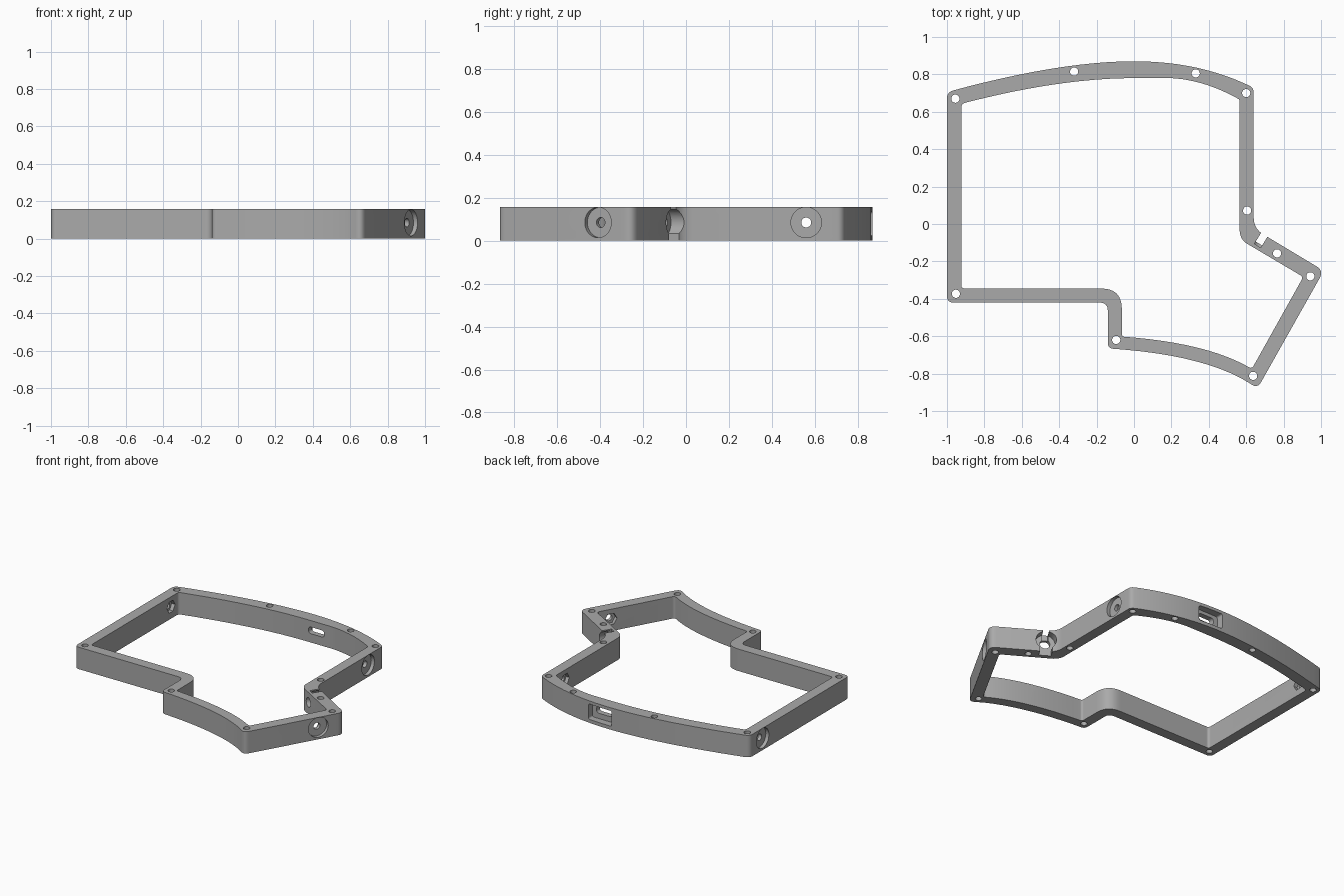
import bpy, bmesh
from math import atan2, pi
from mathutils import Vector, Matrix

cube = bpy.data.objects.get("Cube")
if cube:
    bpy.data.objects.remove(cube, do_unlink=True)

HEIGHT = 0.157
MID = 0.085


def bezier(a, c, b, n=12):
    a, c, b = Vector(a), Vector(c), Vector(b)
    return [a.lerp(c, i / n).lerp(c.lerp(b, i / n), i / n) for i in range(n + 1)]


def rounded(corners, n=8):
    """Round each (x, y, cut) corner; a zero cut keeps the point."""
    out = []
    for i, (x, y, cut) in enumerate(corners):
        p = Vector((x, y))
        if not cut:
            out.append(p)
            continue
        before = Vector(corners[i - 1][:2]) - p
        after = Vector(corners[(i + 1) % len(corners)][:2]) - p
        out += bezier(p + before.normalized() * cut, p, p + after.normalized() * cut, n)
    return out


def smooth_run(*arcs):
    """Sampled arc points, without the first and last end."""
    pts = []
    for arc in arcs:
        pts += bezier(*arc)[1:]
    return [(p.x, p.y, 0) for p in pts[:-1]]


def prism(name, outline, z0, z1):
    bm = bmesh.new()
    face = bm.faces.new([bm.verts.new((p[0], p[1], z0)) for p in outline])
    top = bmesh.ops.extrude_face_region(bm, geom=[face])["geom"]
    bmesh.ops.translate(bm, vec=(0, 0, z1 - z0),
                        verts=[v for v in top if isinstance(v, bmesh.types.BMVert)])
    bmesh.ops.recalc_face_normals(bm, faces=bm.faces)
    mesh = bpy.data.meshes.new(name)
    bm.to_mesh(mesh)
    bm.free()
    obj = bpy.data.objects.new(name, mesh)
    bpy.context.collection.objects.link(obj)
    return obj


def cut(target, cutter):
    cutter.hide_render = True
    mod = target.modifiers.new("cut", "BOOLEAN")
    mod.operation = "DIFFERENCE"
    mod.solver = "EXACT"
    mod.object = cutter
    bpy.context.view_layer.objects.active = target
    bpy.ops.object.modifier_apply(modifier=mod.name)
    bpy.data.objects.remove(cutter, do_unlink=True)


def circle(r, n=32):
    return [Matrix.Rotation(2 * pi * i / n, 2) @ Vector((r, 0)) for i in range(n)]


def bore(target, outline, at, normal, near, far):
    """Cut an outline (across, up) through a wall from depth near to far."""
    cutter = prism("cutter", outline, -far, -near)
    out = Vector((*normal, 0)).normalized()
    up = Vector((0, 0, 1))
    axes = Matrix((up.cross(out), up, out)).transposed().to_4x4()
    cutter.matrix_world = Matrix.Translation((*at, MID)) @ axes
    bpy.context.view_layer.update()
    cut(target, cutter)


def box(w, low, high, r):
    return rounded([(-w, low, r), (w, low, r), (w, high, r), (-w, high, r)])


# Outer wall outline, clockwise from the back right-hand corner
outer = [(-1, 0.705, 0.035)]
outer += smooth_run(((-1, 0.705), (-0.4, 0.87), (0, 0.87)),
                    ((0, 0.87), (0.36, 0.87), (0.64, 0.728)))
outer += [(0.64, 0.728, 0.025), (0.64, -0.025, 0.06), (0.995, -0.242, 0.035),
          (0.655, -0.885, 0.04)]
outer[-2:] = [(1.015, -0.25, 0.045), (0.66, -0.88, 0.04)]
outer += smooth_run(((0.66, -0.88), (0.42, -0.70), (-0.14, -0.665)))
outer += [(-0.14, -0.665, 0.03), (-0.14, -0.42, 0.045), (-1, -0.42, 0.035)]

# Inner opening outline
inner = [(-0.923, 0.643, 0.02)]
inner += smooth_run(((-0.923, 0.643), (-0.4, 0.78), (0, 0.78)),
                    ((0, 0.78), (0.1, 0.78), (0.2, 0.78)),
                    ((0.2, 0.78), (0.38, 0.77), (0.565, 0.665)))
inner += [(0.565, 0.665, 0.01), (0.565, -0.082, 0.05), (0.905, -0.283, 0.02),
          (0.63, -0.775, 0.02)]
inner += smooth_run(((0.63, -0.775), (0.4, -0.635), (-0.065, -0.602)))
inner += [(-0.065, -0.602, 0.015), (-0.065, -0.345, 0.11), (-0.923, -0.345, 0.02)]

frame = prism("case_frame", rounded(outer), 0, HEIGHT)
cut(frame, prism("opening", rounded(inner), -0.1, 0.3))

# Vertical screw holes
for x, y in [(-0.955, 0.67), (-0.32, 0.815), (0.33, 0.805), (0.6, 0.7), (0.605, 0.072),
             (0.765, -0.157), (0.943, -0.28), (0.637, -0.812), (-0.095, -0.62),
             (-0.952, -0.373)]:
    cut(frame, prism("screw_hole", [p + Vector((x, y)) for p in circle(0.022, 24)], -0.1, 0.3))

# Side mounts: round recess outside, bolt hole, hexagonal nut pocket inside
for at, normal in [((0.64, 0.56), (1, 0)), ((-1, 0.56), (-1, 0)),
                   ((0.925, -0.41), (0.87, -0.49))]:
    bore(frame, circle(0.071, 40), at, normal, -0.05, 0.025)
    bore(frame, circle(0.023), at, normal, -0.05, 0.15)
    bore(frame, circle(0.045, 6), at, normal, 0.05, 0.15)

# Cable port in the back wall: recess outside, rounded slot inside
bore(frame, box(0.095, -0.06, 0.05, 0.015), (0.075, 0.868), (0, 1), -0.05, 0.05)
bore(frame, box(0.062, -0.022, 0.026, 0.022), (0.075, 0.868), (0, 1), -0.05, 0.15)

# Jack port in the neck: recess open below, through hole and top slot
neck, out = (0.695, -0.06), (0.52, 0.85)
bore(frame, circle(0.066, 40), neck, out, -0.15, 0.052)
bore(frame, box(0.04, -0.15, 0, 0.005), neck, out, -0.15, 0.052)
bore(frame, circle(0.033), neck, out, -0.15, 0.12)
bore(frame, box(0.02, 0, 0.15, 0.002), neck, out, -0.15, 0.066)

# Single grey finish
grey = bpy.data.materials.new("plain_grey")
grey.use_nodes = True
colour = (0.4, 0.4, 0.4, 1)
grey.diffuse_color = colour
grey.node_tree.nodes["Principled BSDF"].inputs["Base Color"].default_value = colour
frame.data.materials.clear()
frame.data.materials.append(grey)
for poly in frame.data.polygons:
    poly.material_index = 0

bpy.ops.object.select_all(action="DESELECT")
frame.select_set(True)
bpy.context.view_layer.objects.active = frame
bpy.ops.object.shade_smooth_by_angle(angle=pi / 6)
